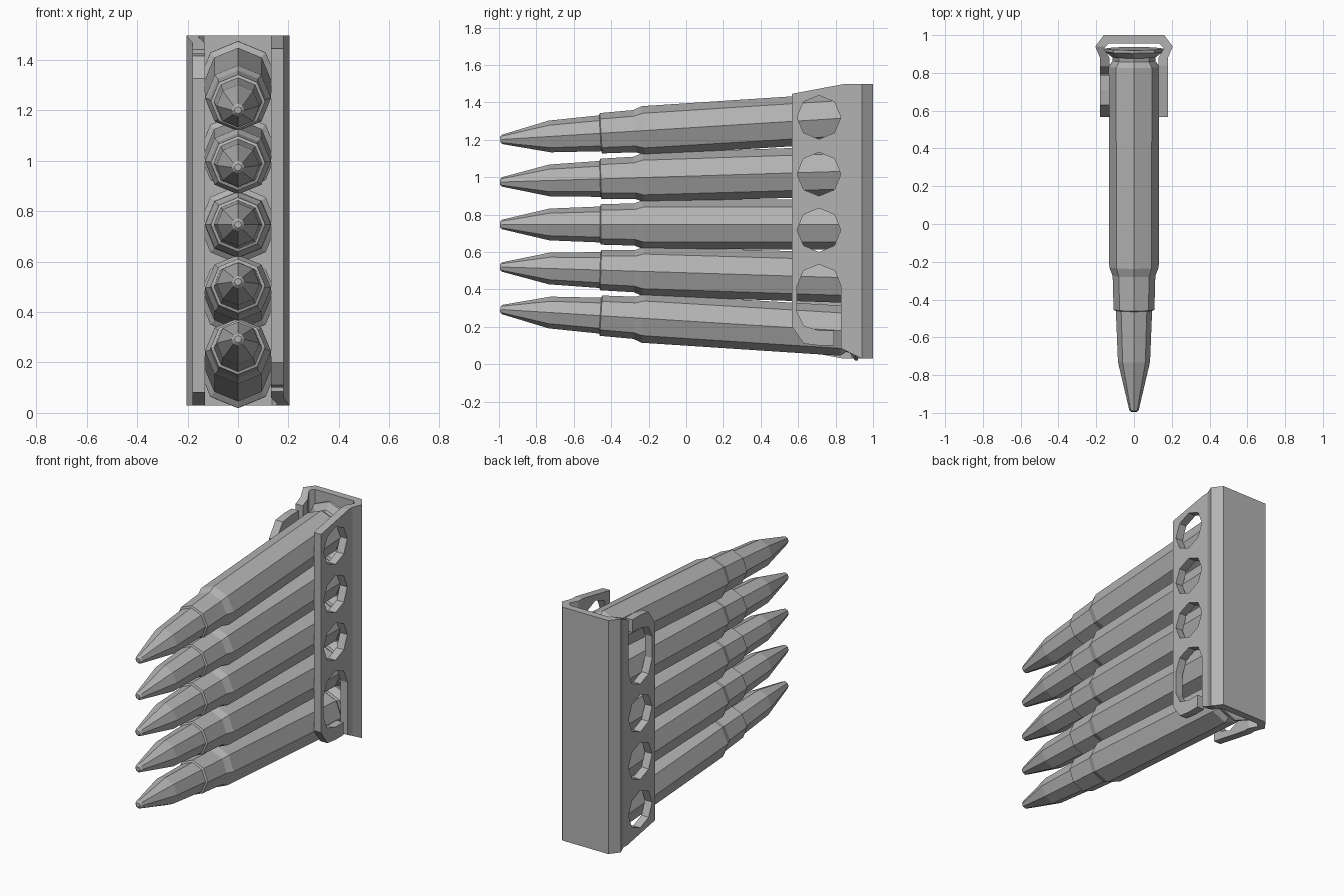
import bpy, bmesh, math
from mathutils import Matrix

old = bpy.data.objects.get("Cube")
if old:
    bpy.data.objects.remove(old, do_unlink=True)

GREY = (0.45, 0.45, 0.45, 1)
grey = bpy.data.materials.new("plain_grey")
grey.use_nodes = True
grey.diffuse_color = GREY
grey.node_tree.nodes["Principled BSDF"].inputs["Base Color"].default_value = GREY


def finish(name, bm):
    bmesh.ops.recalc_face_normals(bm, faces=bm.faces)
    mesh = bpy.data.meshes.new(name)
    bm.to_mesh(mesh)
    bm.free()
    mesh.materials.append(grey)
    obj = bpy.data.objects.new(name, mesh)
    bpy.context.collection.objects.link(obj)
    return obj


def prism(name, points, axis):
    """Solid from an outline and a sweep vector."""
    bm = bmesh.new()
    face = bm.faces.new([bm.verts.new(p) for p in points])
    swept = bmesh.ops.extrude_face_region(bm, geom=[face], use_keep_orig=True)
    verts = [g for g in swept["geom"] if isinstance(g, bmesh.types.BMVert)]
    bmesh.ops.translate(bm, verts=verts, vec=axis)
    return finish(name, bm)


# Cartridges: eight-sided turned shapes, (distance along y, radius)
PROFILE = [(-.995, .014), (-.985, .025), (-.73, .085), (-.46, .096),
           (-.455, .108), (-.275, .113), (-.23, .131), (.835, .134),
           (.865, .112), (.885, .115), (.915, .155), (.93, .155)]
SIDES = 8


def cartridge(name, tip_z, rim_z):
    bm = bmesh.new()
    rings = []
    for y, r in PROFILE:
        angles = [math.tau * i / SIDES for i in range(SIDES)]
        rings.append([bm.verts.new((r * math.cos(a), y, r * math.sin(a))) for a in angles])
    for a, b in zip(rings, rings[1:]):
        for i in range(SIDES):
            j = (i + 1) % SIDES
            bm.faces.new((a[i], a[j], b[j], b[i]))
    bm.faces.new(rings[0])
    bm.faces.new(rings[-1])
    tilt = math.atan2(rim_z - tip_z, PROFILE[-1][0] - PROFILE[0][0])
    bm.transform(Matrix.Translation((0, 0, (tip_z + rim_z) / 2)) @ Matrix.Rotation(tilt, 4, 'X'))
    return finish(name, bm)


MID = .747
for i in range(-2, 3):
    cartridge(f"cartridge_{i + 3}", MID + .228 * i, MID + .288 * i)

# Clip: bent channel swept upward
BOTTOM, TOP = .03, 1.497
half = [(.16, 1.0), (.205, .94), (.18, .88), (.18, .567),
        (.13, .567), (.13, .88), (.158, .93), (.135, .955)]
outline = half + [(-x, y) for x, y in reversed(half)]
clip = prism("clip", [(x, y, BOTTOM) for x, y in outline], (0, 0, TOP - BOTTOM))

# Side cut-outs as (y, z) outlines: round holes, hooked slot, sloped corner
HOLE_Y, HOLE_R = .711, .117
cuts = [[(HOLE_Y + HOLE_R * math.cos(k * math.tau / 8), z + HOLE_R * math.sin(k * math.tau / 8))
         for k in range(8)] for z in (1.32, 1.016, .717)]
cuts.append([(.593, .28), (.63, .205), (.711, .18), (.79, .18), (.79, .1), (.71, .1),
             (.63, .11), (.567, .2), (.5, .2), (.5, 0), (.94, 0), (.94, .03),
             (.83, .085), (.83, .415), (.795, .5), (.711, .533), (.628, .5), (.593, .415)])
cuts.append([(.5, 1.433), (.84, TOP), (.84, 1.6), (.5, 1.6)])

# The opposite wall repeats the cuts turned half way round the y axis
bpy.context.view_layer.objects.active = clip
for side in (1, -1):
    for cut in cuts:
        pts = [(side * .1, y, z if side > 0 else BOTTOM + TOP - z) for y, z in cut]
        cutter = prism("cutter", pts, (side * .2, 0, 0))
        cutter.hide_render = True
        mod = clip.modifiers.new("cut", 'BOOLEAN')
        mod.operation, mod.solver, mod.object = 'DIFFERENCE', 'EXACT', cutter
        bpy.ops.object.modifier_apply(modifier=mod.name)
        bpy.data.objects.remove(cutter, do_unlink=True)
